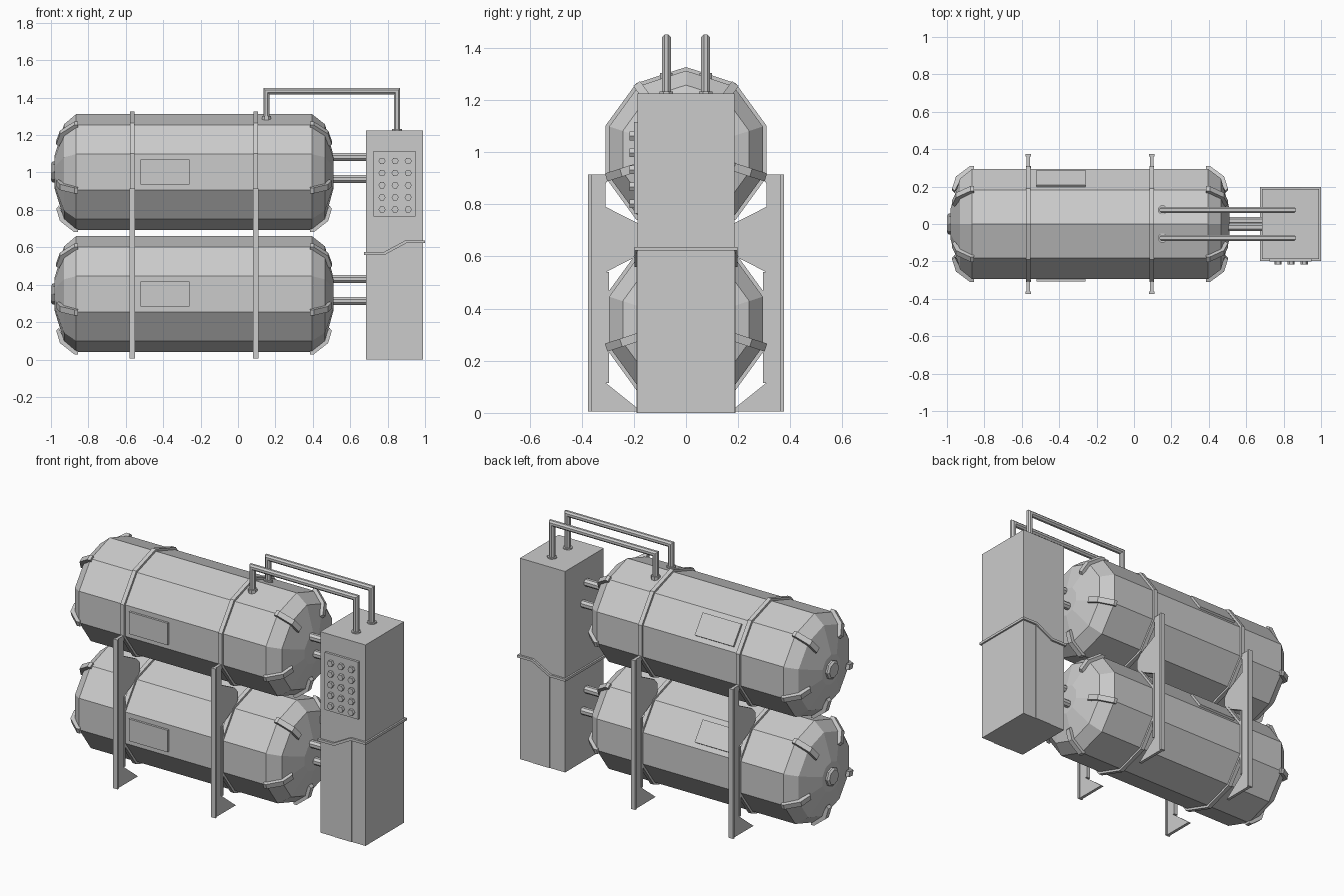
import bpy, bmesh, math
from mathutils import Vector, Matrix

if "Cube" in bpy.data.objects:
    bpy.data.objects.remove(bpy.data.objects["Cube"])


def finish(name, bm):
    bmesh.ops.recalc_face_normals(bm, faces=bm.faces)
    me = bpy.data.meshes.new(name)
    bm.to_mesh(me)
    bm.free()
    ob = bpy.data.objects.new(name, me)
    bpy.context.collection.objects.link(ob)
    return ob


def loft(name, rings, closed=False):
    """Skin a list of point rings; cap the ends unless the loft closes on itself."""
    bm = bmesh.new()
    vs = [[bm.verts.new(p) for p in ring] for ring in rings]
    n = len(vs[0])
    for a, b in zip(vs, vs[1:] + (vs[:1] if closed else [])):
        for i in range(n):
            j = (i + 1) % n
            bm.faces.new((a[i], a[j], b[j], b[i]))
    if not closed:
        bm.faces.new(vs[0])
        bm.faces.new(vs[-1])
    return finish(name, bm)


def lathe(name, profile, zc, n=10, closed=False, yc=0):
    """Revolve (x, radius) points about an axis parallel to x."""
    ang = [math.pi / 2 + math.tau * k / n for k in range(n)]
    return loft(name, [[(x, yc + r * math.cos(a), zc + r * math.sin(a)) for a in ang]
                       for x, r in profile], closed)


def prism(name, pts, axis, a, b):
    """Extrude a 2D outline along x (outline in y,z) or y (outline in x,z)."""
    put = (lambda p, t: (t, p[0], p[1])) if axis == 'x' else (lambda p, t: (p[0], t, p[1]))
    return loft(name, [[put(p, t) for p in pts] for t in (a, b)])


def box(name, x0, x1, y0, y1, z0, z1):
    return prism(name, [(x0, z0), (x1, z0), (x1, z1), (x0, z1)], 'y', y0, y1)


def pipe(name, path, y, r, n=8):
    """Mitred pipe along an (x, z) path at a fixed y."""
    P = [Vector(p) for p in path]
    rings = []
    for i, p in enumerate(P):
        d0 = (p - P[max(i - 1, 0)]) if i else P[1] - p
        d1 = (P[i + 1] - p) if i < len(P) - 1 else d0
        d0, d1 = d0.normalized(), d1.normalized()
        n0, n1 = Vector((-d0.y, d0.x)), Vector((-d1.y, d1.x))
        m = (n0 + n1) / (1 + n0.dot(n1))
        ring = []
        for k in range(n):
            a = math.tau * (k + 0.5) / n
            q = p + m * r * math.cos(a)
            ring.append((q.x, y + r * math.sin(a), q.y))
        rings.append(ring)
    return loft(name, rings)


R, MID = 0.31, -0.235
STRAPS = (-0.565, 0.095)
tank_profile = [(-0.98, 0.09), (-0.93, 0.255), (-0.865, R), (0.395, R), (0.465, 0.255), (0.51, 0.09)]
rib_profile = [(0.385, 0.30), (0.385, 0.322), (0.405, 0.322), (0.482, 0.262),
               (0.502, 0.195), (0.488, 0.18), (0.46, 0.24), (0.40, 0.295)]

for label, zc in (("lower", 0.35), ("upper", 1.0025)):
    # Tank body and end knob
    lathe(label + "_tank", tank_profile, zc)
    lathe(label + "_end_knob", [(-1.0, 0.045), (-0.99, 0.056), (-0.965, 0.056)], zc, 8)

    # Straps around the tank
    for x in STRAPS:
        h = 0.0125
        lathe(label + "_strap", [(x - h, 0.30), (x - h, 0.324), (x + h, 0.324), (x + h, 0.30)],
              zc, closed=True)

    # Shoulder ribs on every second edge, at both ends
    for k in range(5):
        a = math.radians(54 + 72 * k)
        rad, tan = Vector((0, math.cos(a), math.sin(a))), Vector((0, -math.sin(a), math.cos(a)))
        for mirror in (False, True):
            rings = []
            for w in (-0.016, 0.016):
                rings.append([Vector((2 * MID - x if mirror else x, 0, zc)) + rad * r + tan * w
                              for x, r in rib_profile])
            loft(label + "_shoulder_rib", rings)

    # Label plates: front facet and upper rear facet
    for deg in (180, 36):
        ob = box(label + "_plate", -0.52, -0.26, 0.285, 0.308, -0.067, 0.067)
        ob.data.transform(Matrix.Translation((0, 0, zc)) @ Matrix.Rotation(math.radians(deg), 4, 'X'))

    # Pipes from tank to cabinet
    for dz, y in ((0.08, -0.017), (-0.037, 0.017)):
        pipe(label + "_side_pipe", [(0.49, zc + dz), (0.70, zc + dz)], y, 0.023)

# Support legs: shaped web with an edge flange
leg = [(0.365, 0.005), (0.365, 0.915), (0.285, 0.915), (0.308, 0.88), (0.308, 0.79),
       (0.18, 0.725), (0.15, 0.69), (0.15, 0.64), (0.18, 0.605), (0.308, 0.54),
       (0.308, 0.115), (0.17, 0.005)]
for x in STRAPS:
    for s in (-1, 1):
        prism("leg_web", [(s * y, z) for y, z in leg], 'x', x - 0.009, x + 0.009)
        ys = sorted((s * 0.362, s * 0.375))
        box("leg_flange", x - 0.015, x + 0.015, *ys, 0.005, 0.915)
        ys = sorted((s * 0.296, s * 0.31))
        box("leg_inner_flange", x - 0.013, x + 0.013, *ys, 0.115, 0.54)

# Cabinet
box("cabinet", 0.685, 0.99, -0.186, 0.186, 0, 1.225)

# Stepped trim band wrapping the cabinet
prism("cabinet_band", [(0.675, 0.56), (0.785, 0.56), (0.90, 0.622), (1.0, 0.622),
                       (1.0, 0.637), (0.895, 0.637), (0.78, 0.575), (0.675, 0.575)],
      'y', -0.198, 0.198)

# Lower cabinet cover panels, front and back
for s in (-1, 1):
    y0, y1 = sorted((s * 0.18, s * 0.189))
    prism("lower_centre_panel", [(0.787, 0), (0.898, 0), (0.898, 0.625), (0.787, 0.565)], 'y', y0, y1)

# Control panel with hexagonal buttons
box("control_panel", 0.725, 0.95, -0.20, -0.18, 0.765, 1.115)
for i in range(3):
    for j in range(5):
        x, z = 0.77 + 0.07 * i, 0.802 + 0.065 * j
        hexagon = [(x + 0.019 * math.cos(math.tau * k / 6), z + 0.019 * math.sin(math.tau * k / 6))
                   for k in range(6)]
        prism("button", hexagon, 'y', -0.217, -0.195)

# Overhead pipes with base collars
for y in (-0.075, 0.075):
    pipe("overhead_pipe", [(0.152, 1.27), (0.152, 1.434), (0.85, 1.434), (0.85, 1.22)], y, 0.018)
    pipe("tank_collar", [(0.152, 1.265), (0.152, 1.303)], y, 0.026)
    pipe("cabinet_collar", [(0.85, 1.22), (0.85, 1.232)], y, 0.028)
